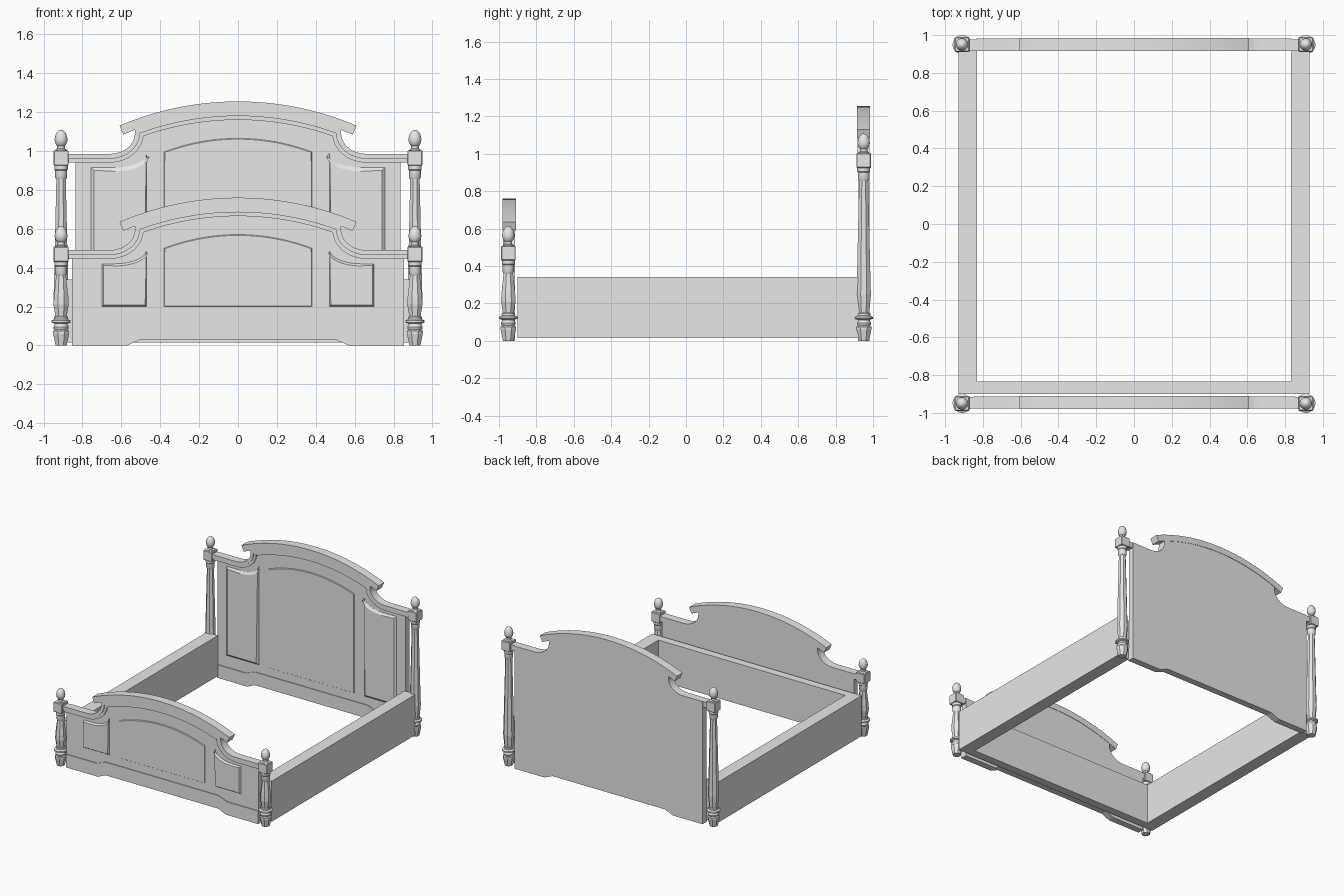
import bpy, bmesh
from math import sin, cos, asin, pi, radians

cube = bpy.data.objects.get("Cube")
if cube:
    bpy.data.objects.remove(cube, do_unlink=True)

grey = bpy.data.materials.new("plain grey")
grey.use_nodes = True
grey.diffuse_color = (0.8, 0.8, 0.8, 1)
grey.node_tree.nodes["Principled BSDF"].inputs["Base Color"].default_value = (0.8, 0.8, 0.8, 1)


def finish(name, bm, smooth=False):
    bmesh.ops.recalc_face_normals(bm, faces=bm.faces)
    mesh = bpy.data.meshes.new(name)
    bm.to_mesh(mesh)
    bm.free()
    mesh.materials.append(grey)
    obj = bpy.data.objects.new(name, mesh)
    bpy.context.collection.objects.link(obj)
    if smooth:
        bpy.ops.object.select_all(action="DESELECT")
        obj.select_set(True)
        bpy.context.view_layer.objects.active = obj
        bpy.ops.object.shade_smooth_by_angle(angle=radians(35))
    return obj


def prism(name, outline, front, back, border=0, rise=0):
    """Extrude an x-z outline along y; optionally raise the front inside a sloped border."""
    bm = bmesh.new()
    a = [bm.verts.new((x, front, z)) for x, z in outline]
    b = [bm.verts.new((x, back, z)) for x, z in outline]
    face = bm.faces.new(a)
    bm.faces.new(b[::-1])
    for i in range(len(a)):
        j = (i + 1) % len(a)
        bm.faces.new((a[i], b[i], b[j], a[j]))
    bmesh.ops.recalc_face_normals(bm, faces=bm.faces)
    if border:
        bmesh.ops.inset_region(bm, faces=[face], thickness=border, depth=rise)
    return finish(name, bm)


def box(name, x0, x1, y0, y1, z0, z1):
    return prism(name, [(x0, z0), (x1, z0), (x1, z1), (x0, z1)], y0, y1)


def lathe(name, profile, x, y, sides, smooth):
    """Turn an (r, z) profile about a vertical axis."""
    bm = bmesh.new()
    rings = []
    for r, z in profile:
        turn = [2 * pi * (k + 0.5) / sides for k in range(sides)]
        rings.append([bm.verts.new((x + r * cos(t), y + r * sin(t), z)) for t in turn])
    for low, high in zip(rings, rings[1:]):
        for k in range(sides):
            n = (k + 1) % sides
            bm.faces.new((low[k], low[n], high[n], high[k]))
    bm.faces.new(rings[0][::-1])
    bm.faces.new(rings[-1])
    return finish(name, bm, smooth)


def mirrored(half):
    """Complete a right-hand run of points ending on the centre line."""
    return half + [(-x, z) for x, z in reversed(half[:-1])]


ARCH_Z, ARCH_R = -0.79, 1.5


def crest(end, d, lift):
    """Shoulder, cove and arch of a board, moved inward by d."""
    half = [(end, 0.49 - d + lift)]
    for i in range(9):
        t = pi / 2 * i / 8
        half.append((0.66 - (0.13 + d) * sin(t), 0.595 + lift - (0.105 + d) * cos(t)))
    r = ARCH_R - d
    start = asin((0.53 - d) / r)
    for i in range(13):
        t = start * (1 - i / 12)
        half.append((r * sin(t), ARCH_Z + lift + r * cos(t)))
    return mirrored(half)


def arc_band(r0, r1, angle, lift, n=28):
    ts = [angle * (2 * i / n - 1) for i in range(n + 1)]
    pts = [(r1 * sin(t), ARCH_Z + lift + r1 * cos(t)) for t in ts]
    return pts + [(r0 * sin(t), ARCH_Z + lift + r0 * cos(t)) for t in reversed(ts)]


def end_board(label, y, width, lift, panel_out, border):
    front, back = y - 0.015, y + 0.032
    # main board with a raised centre along its lower edge
    foot = mirrored([(width, 0), (0.57, 0), (0.5, 0.03), (0, 0.03)])
    prism(label + "_board", crest(width, 0, lift) + foot[::-1], front, back)
    # stepped moulding under the crest, reaching the posts
    for part, d, out in (("upper", 0.025, 0.018), ("lower", 0.045, 0.01)):
        band = crest(0.885, 0, lift) + crest(0.885, d, lift)[::-1]
        prism(f"{label}_{part}_moulding", band, front - out, back - 0.004)
    # curved cornice
    prism(label + "_cornice", arc_band(ARCH_R, ARCH_R + 0.05, 0.404, lift),
          y - 0.035, y + 0.035)
    prism(label + "_cornice_bead", arc_band(ARCH_R - 0.008, ARCH_R + 0.005, 0.36, lift),
          y - 0.033, back)
    # skirting
    top = mirrored([(width, 0.105), (0.58, 0.105), (0.5, 0.135), (0, 0.135)])
    prism(label + "_skirting", top + foot[::-1], front - 0.006, front + 0.004)
    # arched centre panel
    r = 1.066
    half = [(0.38, 0.2)]
    for i in range(11):
        t = asin(0.38 / r) * (1 - i / 10)
        half.append((r * sin(t), 0.57 + lift - r + r * cos(t)))
    prism(label + "_centre_panel", mirrored(half), front - 0.002, front + 0.004, 0.004, 0.004)
    # raised side panels with a swept top edge
    for side, s in (("left", 1), ("right", -1)):
        pts = [(0.47, 0.2), (panel_out, 0.2), (panel_out, 0.42 + lift)]
        for i in range(9):
            t = pi / 2 * i / 8
            pts.append((0.63 - 0.16 * sin(t), 0.493 + lift - 0.073 * cos(t)))
        prism(f"{label}_{side}_panel", [(s * x, z) for x, z in pts],
              front - 0.001, front + 0.004, border, 0.012)


def post(label, x, y, lift):
    block = 0.43 + lift
    # tapered foot
    lathe(label + "_foot", [(0.031, 0), (0.044, 0.06), (0.044, 0.075), (0.03, 0.085)],
          x, y, 8, False)
    # turned rings
    lathe(label + "_rings", [(0.03, 0.075), (0.038, 0.085), (0.04, 0.095), (0.034, 0.105),
                             (0.034, 0.112), (0.05, 0.118), (0.05, 0.128), (0.036, 0.135),
                             (0.036, 0.145), (0.028, 0.152)], x, y, 24, True)
    # faceted vase and tapering shaft
    bulge = 0.21 + 0.08 * lift
    lathe(label + "_shaft", [(0.031, 0.14), (0.034, 0.165), (0.042, bulge),
                             (0.04, bulge + 0.04), (0.026, block - 0.06),
                             (0.026, block - 0.03)], x, y, 8, False)
    # collar under the block
    lathe(label + "_collar", [(0.026, block - 0.07), (0.031, block - 0.06), (0.031, block - 0.025),
                              (0.035, block - 0.02), (0.035, block + 0.005)], x, y, 24, True)
    # square block
    cap = box(label + "_block", x - 0.039, x + 0.039, y - 0.039, y + 0.039, block, block + 0.078)
    bevel = cap.modifiers.new("soft edges", "BEVEL")
    bevel.width, bevel.segments = 0.004, 1
    # egg finial
    z = block + 0.075
    egg = [(0.03, z), (0.03, z + 0.006), (0.02, z + 0.012), (0.02, z + 0.017)]
    egg += [(0.033 * sin(t), z + 0.058 - (0.04 if t < pi / 2 else 0.05) * cos(t))
            for t in [0.65 + (pi - 0.7) * i / 12 for i in range(13)]]
    lathe(label + "_finial", egg, x, y, 24, True)


HEAD_LIFT = 0.495
end_board("headboard", 0.95, 0.835, HEAD_LIFT, 0.755, 0.02)
end_board("footboard", -0.945, 0.853, 0, 0.70, 0.011)

for side, s in (("left", 1), ("right", -1)):
    post(f"head_{side}_post", s * 0.91, 0.95, HEAD_LIFT)
    post(f"foot_{side}_post", s * 0.91, -0.95, 0)
    # long side rail
    box(f"{side}_side_rail", s * 0.83, s * 0.93, -0.835, 0.93, 0.015, 0.34)

# cross rail behind the footboard
box("front_cross_rail", -0.93, 0.93, -0.9, -0.835, 0.015, 0.34)
